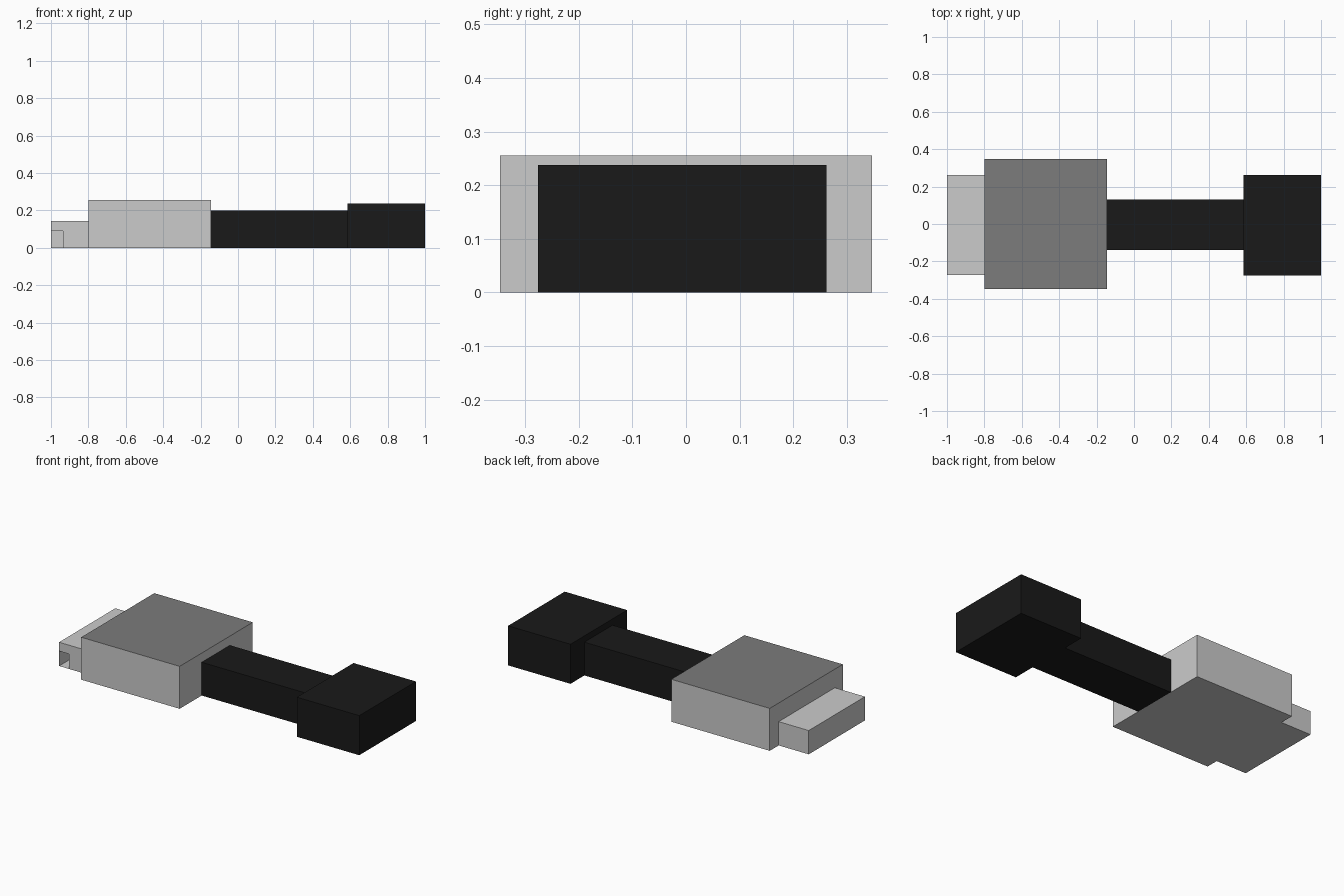
import bpy, bmesh

if "Cube" in bpy.data.objects:
    bpy.data.objects.remove(bpy.data.objects["Cube"])


def material(name, value):
    mat = bpy.data.materials.new(name)
    mat.diffuse_color = (value, value, value, 1)
    mat.use_nodes = True
    mat.node_tree.nodes["Principled BSDF"].inputs["Base Color"].default_value = mat.diffuse_color
    return mat


def box(name, x, y, z, mats=(), edit=None):
    """Flat-sided block from (min, max) ranges, with an optional mesh edit."""
    bm = bmesh.new()
    bmesh.ops.create_cube(bm, size=1)
    for v in bm.verts:
        for i, (lo, hi) in enumerate((x, y, z)):
            v.co[i] = lo if v.co[i] < 0 else hi
    bm.normal_update()
    if edit:
        edit(bm)
    mesh = bpy.data.meshes.new(name)
    bm.to_mesh(mesh)
    bm.free()
    for m in mats:
        mesh.materials.append(m)
    obj = bpy.data.objects.new(name, mesh)
    bpy.context.collection.objects.link(obj)
    return obj


def open_side_slot(bm):
    # Replace the front wall with an L-shaped one, leaving a small opening
    front = [f for f in bm.faces if f.normal.y < -0.9]
    y = front[0].verts[0].co.y
    bmesh.ops.delete(bm, geom=front, context='FACES_ONLY')
    outline = [(-0.935, 0), (-0.8, 0), (-0.8, 0.143),
               (-1, 0.143), (-1, 0.09), (-0.935, 0.09)]
    bm.faces.new([bm.verts.new((px, y, pz)) for px, pz in outline])
    bmesh.ops.remove_doubles(bm, verts=bm.verts[:], dist=1e-4)


def darken_top(bm):
    for f in bm.faces:
        f.material_index = 1 if f.normal.z > 0.9 else 0


black = material("black", 0.01)
grey = material("light_grey", 0.8)
dark_grey = material("dark_grey", 0.2)

# Grey end: hollow plug and wide body with a darker lid
box("plug_shell", (-1, -0.8), (-0.272, 0.262), (0, 0.143), edit=open_side_slot)
box("wide_body", (-0.8, -0.145), (-0.347, 0.347), (0, 0.255),
    (grey, dark_grey), darken_top)

# Black end: narrow neck and end block
box("neck", (-0.145, 0.585), (-0.138, 0.13), (0, 0.2), (black,))
box("end_block", (0.585, 1), (-0.276, 0.262), (0, 0.238), (black,))
